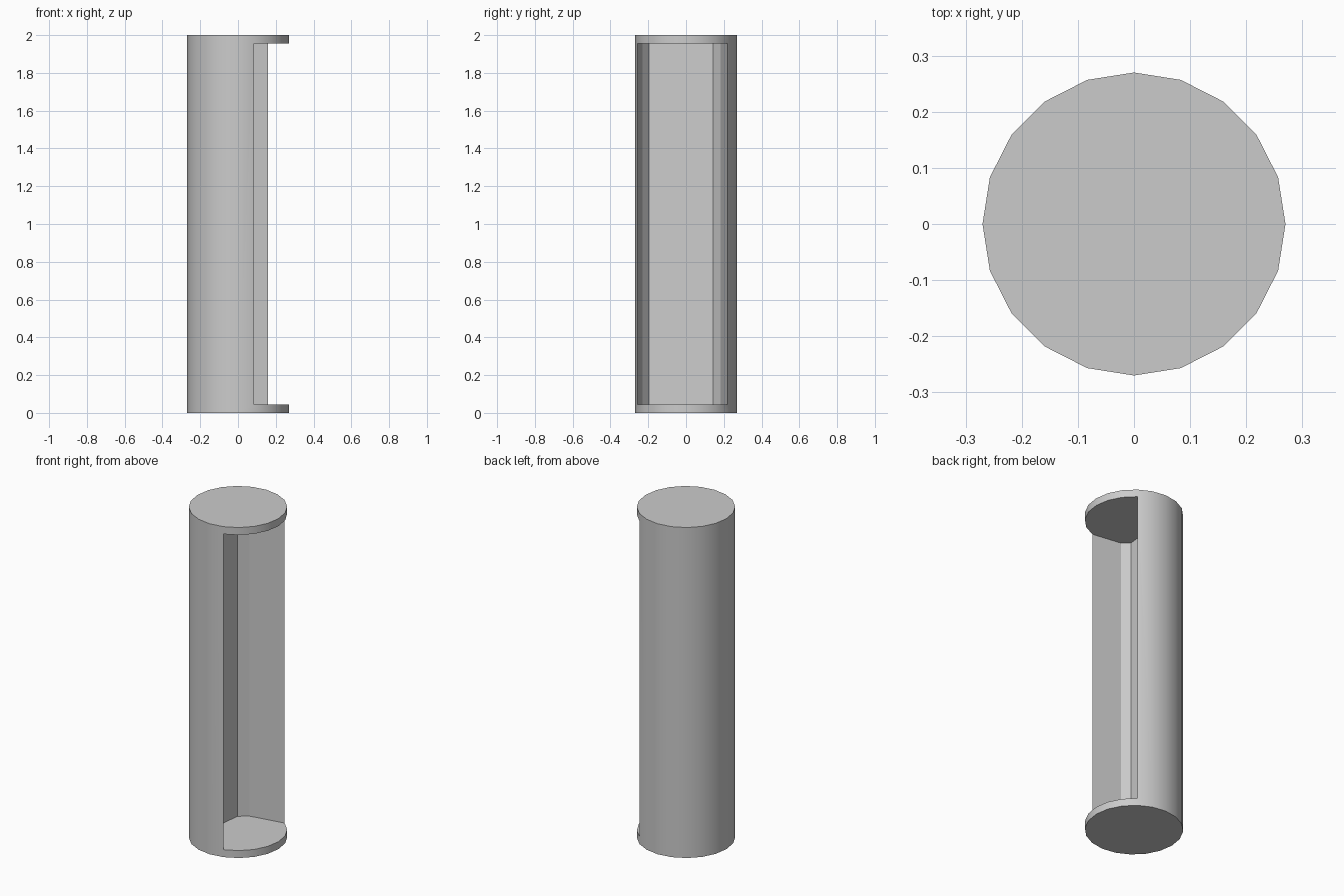
import bpy, bmesh, math

if "Cube" in bpy.data.objects:
    bpy.data.objects.remove(bpy.data.objects["Cube"])

R, H, T = 0.27, 2.0, 0.045


def ring(deg):
    a = math.radians(deg)
    return (R * math.cos(a), R * math.sin(a))


def prism(name, profile, z0, z1):
    bm = bmesh.new()
    face = bm.faces.new([bm.verts.new((x, y, z0)) for x, y in profile])
    top = bmesh.ops.extrude_face_region(bm, geom=[face])["geom"]
    for v in top:
        if isinstance(v, bmesh.types.BMVert):
            v.co.z = z1
    bmesh.ops.recalc_face_normals(bm, faces=bm.faces)
    mesh = bpy.data.meshes.new(name)
    bm.to_mesh(mesh)
    bm.free()
    obj = bpy.data.objects.new(name, mesh)
    bpy.context.collection.objects.link(obj)
    return obj


# Twenty-sided solid column
column = prism("hollow_column", [ring(18 * i) for i in range(20)], 0, H)

# Chamfered recess opening toward the front right, between the end discs
recess = [ring(54), (-0.049, 0.182), (-0.103, 0.142), (-0.141, -0.195),
          (-0.099, -0.23), ring(-72), (0.4, -0.35), (0.4, 0.28)]
cutter = prism("recess_cutter", recess, T, H - T)
cutter.hide_render = True

cut = column.modifiers.new("recess", "BOOLEAN")
cut.operation = "DIFFERENCE"
cut.solver = "EXACT"
cut.object = cutter
bpy.context.view_layer.objects.active = column
column.select_set(True)
bpy.ops.object.modifier_apply(modifier=cut.name)
bpy.data.objects.remove(cutter)

# Soft round outside, crisp recess edges
bpy.ops.object.shade_smooth_by_angle(angle=math.radians(25))
